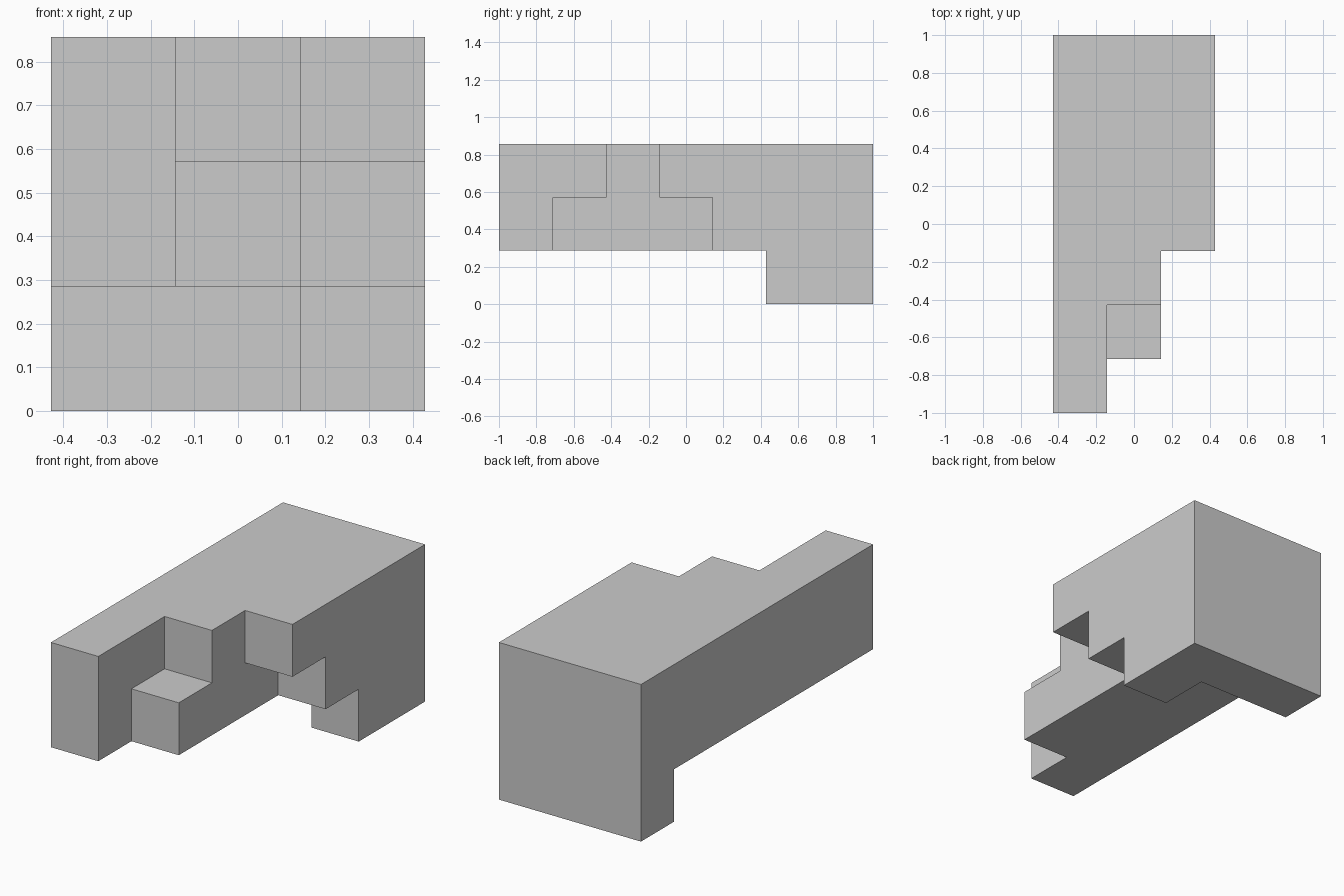
import bpy, bmesh
from mathutils import Vector

if "Cube" in bpy.data.objects:
    bpy.data.objects.remove(bpy.data.objects["Cube"])

U = 2 / 7  # edge of one unit cube
# First solid cell along y for each layer (bottom to top) and column (left to right);
# every run continues to the back wall.
STARTS = [(6, 6, 5), (0, 1, 4), (0, 2, 3)]
cells = {(x, y, z) for z, row in enumerate(STARTS)
         for x, s in enumerate(row) for y in range(s, 7)}

bm = bmesh.new()


def add_face(cell, axis, side):
    """Add one exposed face of a cube, wound outward."""
    b, c = (axis + 1) % 3, (axis + 2) % 3
    loop = [(0, 0), (1, 0), (1, 1), (0, 1)]
    verts = []
    for i, j in loop if side else loop[::-1]:
        p = Vector(cell)
        p[axis] += side
        p[b] += i
        p[c] += j
        verts.append(bm.verts.new((p - Vector((1.5, 3.5, 0))) * U))
    bm.faces.new(verts)


# Outer skin only
for cell in sorted(cells):
    for axis in range(3):
        for side in (0, 1):
            n = list(cell)
            n[axis] += 1 if side else -1
            if tuple(n) not in cells:
                add_face(cell, axis, side)

# Weld and merge coplanar faces into clean flat panels
bmesh.ops.remove_doubles(bm, verts=bm.verts[:], dist=1e-4)
bmesh.ops.dissolve_limit(bm, angle_limit=0.01, verts=bm.verts[:], edges=bm.edges[:])

mesh = bpy.data.meshes.new("stepped_block")
bm.to_mesh(mesh)
bm.free()
bpy.context.collection.objects.link(bpy.data.objects.new("stepped_block", mesh))
